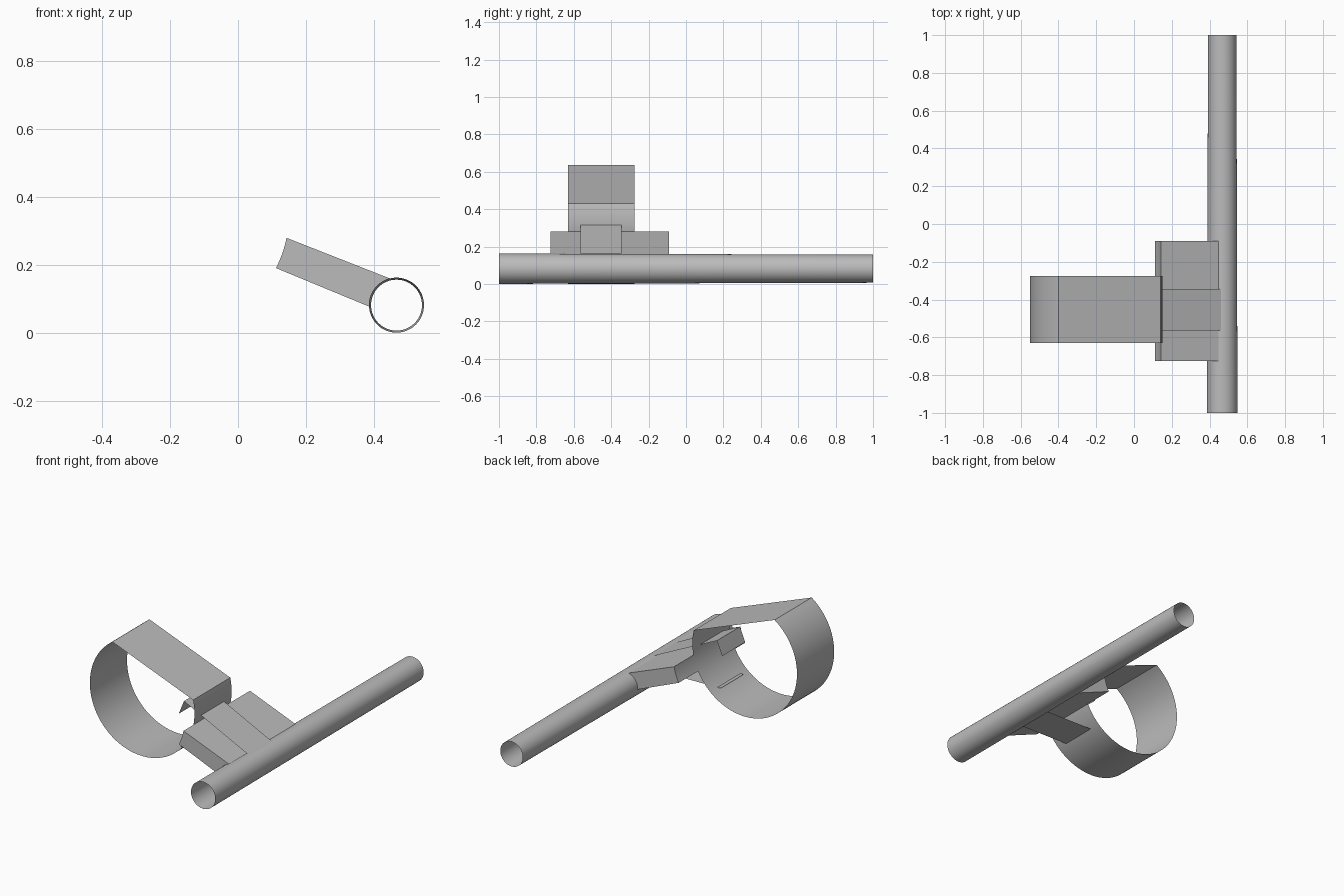
import bpy
import bmesh
from math import cos, sin, radians

cube = bpy.data.objects.get("Cube")
if cube:
    bpy.data.objects.remove(cube, do_unlink=True)

grey = bpy.data.materials.new("plain_grey")
grey.use_nodes = True
grey.diffuse_color = (0.5, 0.5, 0.5, 1)
grey.node_tree.nodes["Principled BSDF"].inputs["Base Color"].default_value = (0.5, 0.5, 0.5, 1)

TUBE = (0.467, 0.082)
RING = (-0.2, 0.35)


def arc(centre, radius, start, end, steps):
    """Points of an arc in the x-z plane, angles in degrees."""
    angles = [radians(start + (end - start) * i / steps) for i in range(steps + 1)]
    return [(centre[0] + radius * cos(a), centre[1] + radius * sin(a)) for a in angles]


def extrude(name, front, y0, y1, closed=False, caps=False, back=None):
    """Sweep an x-z profile along y, as an open sheet or a capped prism."""
    bm = bmesh.new()
    a = [bm.verts.new((x, y0, z)) for x, z in front]
    b = [bm.verts.new((x, y1, z)) for x, z in back or front]
    n = len(a)
    for i in range(n if closed else n - 1):
        j = (i + 1) % n
        bm.faces.new((a[i], a[j], b[j], b[i]))
    if caps:
        bm.faces.new(a)
        bm.faces.new(b)
    bmesh.ops.recalc_face_normals(bm, faces=bm.faces)
    mesh = bpy.data.meshes.new(name)
    bm.to_mesh(mesh)
    bm.free()
    mesh.materials.append(grey)
    obj = bpy.data.objects.new(name, mesh)
    bpy.context.collection.objects.link(obj)
    bpy.ops.object.select_all(action='DESELECT')
    obj.select_set(True)
    bpy.context.view_layer.objects.active = obj
    bpy.ops.object.shade_smooth_by_angle(angle=radians(30))
    return obj


# Long open tube, slightly narrower at the back
extrude("long_tube", arc(TUBE, 0.081, 0, 360, 64)[:-1], -1, 1, closed=True,
        back=arc(TUBE, 0.075, 0, 360, 64)[:-1])

# Open band: round arc closed by a sloping flat plate
extrude("ring_band", arc(RING, 0.35, 124.8, 373.2, 64), -0.63, -0.275, closed=True)

# Wide strut, hollowed at both ends to fit the band and the tube
extrude("wide_strut", arc(RING, 0.35, -27, -11.5, 8) + arc(TUBE, 0.081, 104, 183, 12),
        -0.725, -0.09, closed=True, caps=True)

# Narrow strips running from the tube through the strut into the band
extrude("upper_strip", [(0.46, 0.163), (0.034, 0.37), (0.0, 0.285)], -0.565, -0.345)
extrude("lower_strip", [(0.39, 0.082), (0.01, 0.088)], -0.565, -0.345)
